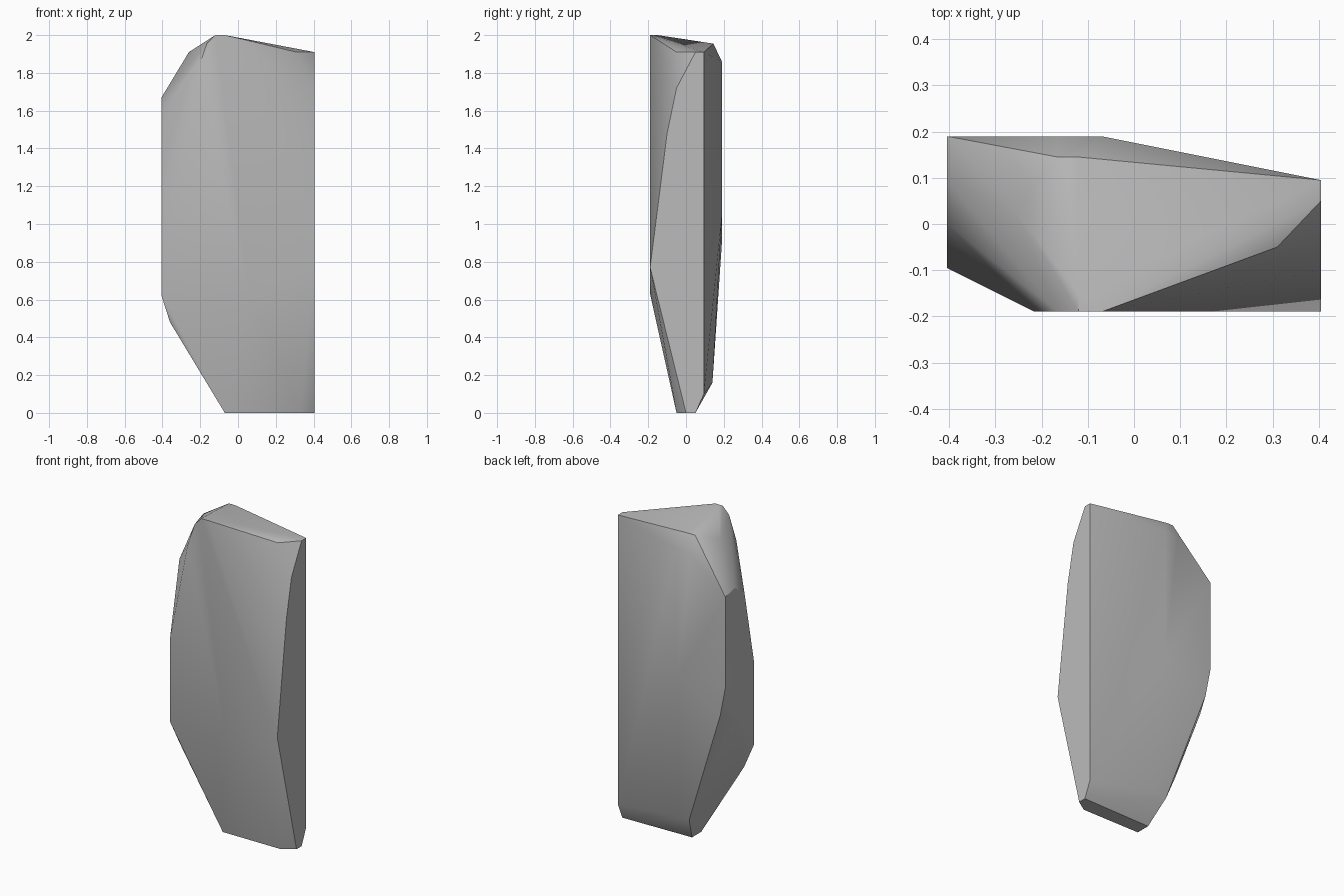
import bpy
import bmesh
import math

# Remove the default object only
default_cube = bpy.data.objects.get("Cube")
if default_cube:
    bpy.data.objects.remove(default_cube, do_unlink=True)

# Outer planes of the stone slab
LEFT, RIGHT = 0.405, -0.405
FRONT, BACK = -0.19, 0.19
BOTTOM, TOP = 0.0, 2.0


def on_x(x, outline):
    """Place a (y, z) outline on a plane facing sideways."""
    return [(x, y, z) for y, z in outline]


def on_y(y, outline):
    """Place an (x, z) outline on a plane facing forward or backward."""
    return [(x, y, z) for x, z in outline]


def on_z(z, outline):
    """Place an (x, y) outline on a level plane."""
    return [(x, y, z) for x, y in outline]


def make_material(name, colour):
    material = bpy.data.materials.new(name)
    material.use_nodes = True
    material.diffuse_color = colour
    shader = next(node for node in material.node_tree.nodes
                  if node.type == 'BSDF_PRINCIPLED')
    shader.inputs["Base Color"].default_value = colour
    return material


def make_faceted_stone(name, corners, material):
    """Wrap the corner outlines in a closed convex surface."""
    bm = bmesh.new()
    for corner in corners:
        bm.verts.new(corner)
    hull = bmesh.ops.convex_hull(bm, input=list(bm.verts))
    unused = {item for key in ("geom_interior", "geom_unused")
              for item in hull[key] if isinstance(item, bmesh.types.BMVert)}
    bmesh.ops.delete(bm, geom=list(unused), context='VERTS')
    bmesh.ops.recalc_face_normals(bm, faces=list(bm.faces))
    mesh = bpy.data.meshes.new(name)
    bm.to_mesh(mesh)
    bm.free()
    mesh.materials.append(material)
    stone = bpy.data.objects.new(name, mesh)
    bpy.context.collection.objects.link(stone)
    return stone


corners = []

# Broad flat cut on the left side
corners += on_x(LEFT, [(0.05, 1.91), (0.095, 1.91), (0.095, 0.1),
                       (0.05, BOTTOM), (0, BOTTOM), (FRONT, 0.77),
                       (-0.1, 1.48), (-0.05, 1.72)])

# Narrower face on the right side
corners += on_x(RIGHT, [(-0.095, 0.62), (-0.095, 1.13), (0, 1.6),
                        (0.095, 1.67), (BACK, 1.65), (BACK, 1.08),
                        (0.1, 0.83)])

# Front plane
corners += on_y(FRONT, [(-0.215, 1.81), (-0.165, 1.955), (-0.12, TOP),
                        (-0.07, TOP), (0.06, 0.63)])

# Back plane
corners += on_y(BACK, [(-0.165, 1.85), (-0.07, 1.86), (-0.07, 1.05),
                       (-0.37, 0.9)])

# Sloping crown
corners += on_z(TOP, [(-0.12, -0.15)])
corners += on_z(1.955, [(-0.165, 0.145), (-0.12, 0.145)])
corners += on_z(1.91, [(0.31, -0.05), (-0.26, 0.03)])

# Tapered foot
corners += on_z(0.48, [(-0.36, -0.06)])
corners += on_z(0.16, [(-0.03, 0.14), (-0.12, 0.14)])
corners += on_z(BOTTOM, [(-0.07, -0.05), (-0.07, 0.04), (0.33, -0.05)])

grey = make_material("stone grey", (0.5, 0.5, 0.5, 1))
stone = make_faceted_stone("stone_slab", corners, grey)

# Soft shading across shallow facets, crisp outer edges
bpy.ops.object.select_all(action='DESELECT')
stone.select_set(True)
bpy.context.view_layer.objects.active = stone
bpy.ops.object.shade_smooth_by_angle(angle=math.radians(30))
